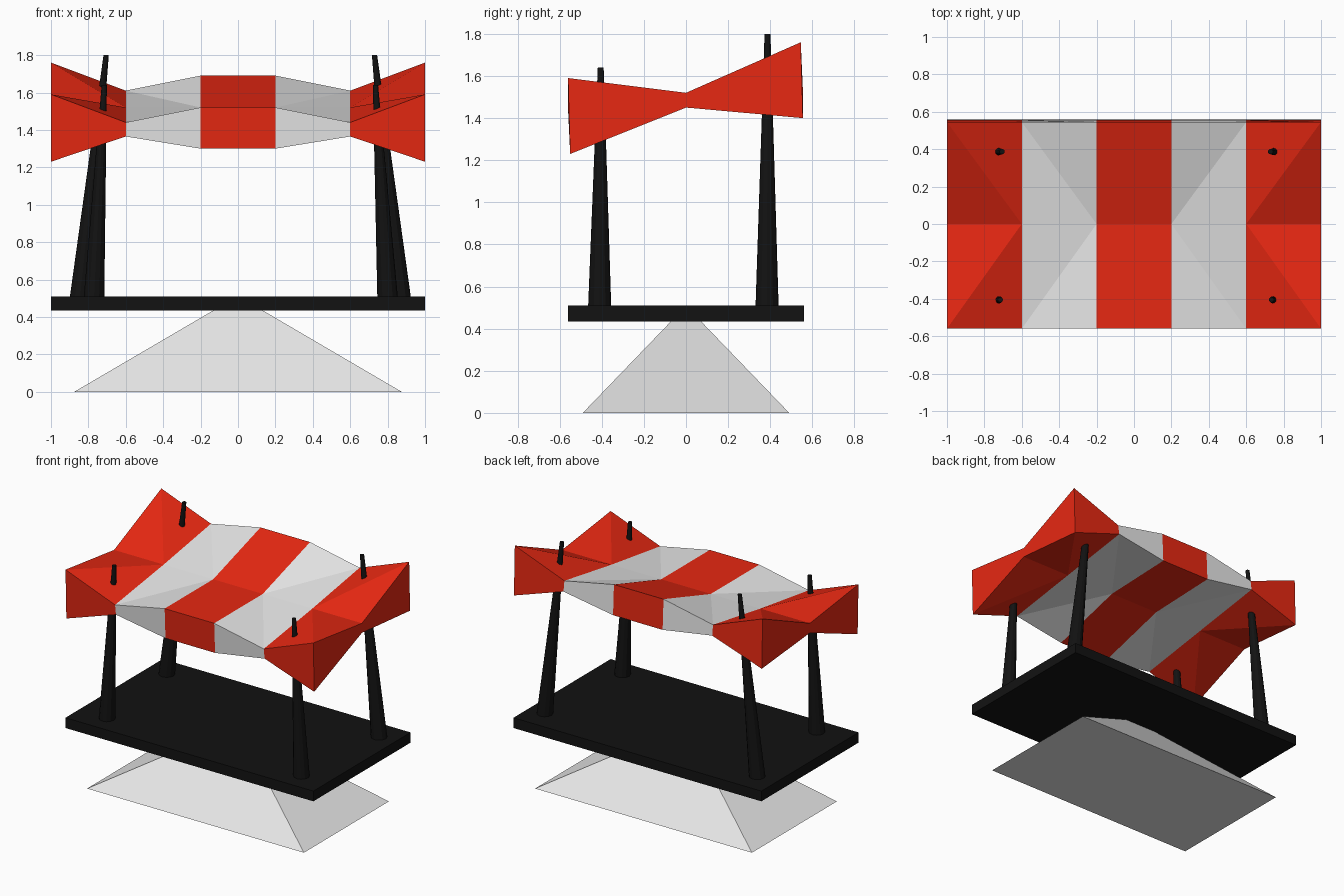
import bpy, bmesh
from mathutils import Vector

cube = bpy.data.objects.get("Cube")
if cube:
    bpy.data.objects.remove(cube)


def material(name, rgb):
    m = bpy.data.materials.new(name)
    m.use_nodes = True
    m.diffuse_color = (*rgb, 1)
    m.node_tree.nodes["Principled BSDF"].inputs["Base Color"].default_value = (*rgb, 1)
    return m


RED = material("red", (0.8, 0.021, 0.006))
WHITE = material("white", (0.8, 0.8, 0.8))
BLACK = material("black", (0.006, 0.006, 0.006))


def finish(name, bm, *mats):
    bmesh.ops.recalc_face_normals(bm, faces=bm.faces[:])
    mesh = bpy.data.meshes.new(name)
    bm.to_mesh(mesh)
    bm.free()
    for m in mats:
        mesh.materials.append(m)
    ob = bpy.data.objects.new(name, mesh)
    bpy.context.collection.objects.link(ob)
    return ob


def frustum(name, bottom, top, z0, z1, mat):
    """Rectangular block with separate half sizes at the bottom and the top."""
    bm = bmesh.new()
    bmesh.ops.create_cube(bm, size=2)
    for v in bm.verts:
        hx, hy = top if v.co.z > 0 else bottom
        v.co = (v.co.x * hx, v.co.y * hy, z1 if v.co.z > 0 else z0)
    return finish(name, bm, mat)


def leg(name, base, tip):
    """Leaning tapered pole, with level end rings."""
    base, tip = Vector(base), Vector(tip)
    bm = bmesh.new()
    bmesh.ops.create_cone(bm, cap_ends=True, segments=12, radius1=0.055,
                          radius2=0.014, depth=1)
    for v in bm.verts:
        centre = tip if v.co.z > 0 else base
        v.co = centre + Vector((v.co.x, v.co.y, 0))
    return finish(name, bm, BLACK)


# Ground foot and deck
frustum("foot", (0.875, 0.49), (0.13, 0.07), 0, 0.436, WHITE)
frustum("deck", (1, 0.56), (1, 0.56), 0.435, 0.51, BLACK)

# Four leaning legs that poke through the canopy
leg("front_left_leg", (0.80, -0.41, 0.5), (0.735, -0.405, 1.64))
leg("front_right_leg", (-0.77, -0.41, 0.5), (-0.715, -0.405, 1.64))
leg("back_left_leg", (0.87, 0.385, 0.5), (0.73, 0.387, 1.80))
leg("back_right_leg", (-0.845, 0.385, 0.5), (-0.705, 0.387, 1.80))

# Canopy: striped slab, pinched along the middle and flared at its edges
STATIONS = (-1, -0.6, -0.2, 0.2, 0.6, 1)
FRONT = {1: (1.23, 1.59), 0.6: (1.365, 1.44), 0.2: (1.30, 1.52)}  # bottom, top
BACK_RISE = 0.17
EDGE_Y = {0: (-0.55, -0.56), 1: (0, 0), 2: (0.555, 0.545)}

bm = bmesh.new()
grid = {}
for i, x in enumerate(STATIONS):
    for row in range(3):
        for side in range(2):
            z = FRONT[abs(x)][side] + (BACK_RISE if row == 2 else 0)
            if row == 1:
                z = (1.45, 1.52)[side]
            grid[i, row, side] = bm.verts.new((x, EDGE_Y[row][side], z))


def face(stripe, *keys):
    f = bm.faces.new([grid[k] for k in keys])
    f.material_index = stripe % 2


for i in range(5):
    outer, inner = (i, i + 1) if i < 2 else (i + 1, i)
    for edge in (0, 2):
        # Upper and lower panels, folded from the outer corner to the middle
        for s in range(2):
            face(i, (outer, edge, s), (inner, edge, s), (inner, 1, s))
            face(i, (outer, edge, s), (inner, 1, s), (outer, 1, s))
        # Front and back fascia
        face(i, (i, edge, 0), (i + 1, edge, 0), (i + 1, edge, 1), (i, edge, 1))
# Side ends
for i in (0, 5):
    for row in range(2):
        face(0, (i, row, 0), (i, row + 1, 0), (i, row + 1, 1), (i, row, 1))
finish("canopy", bm, RED, WHITE)
